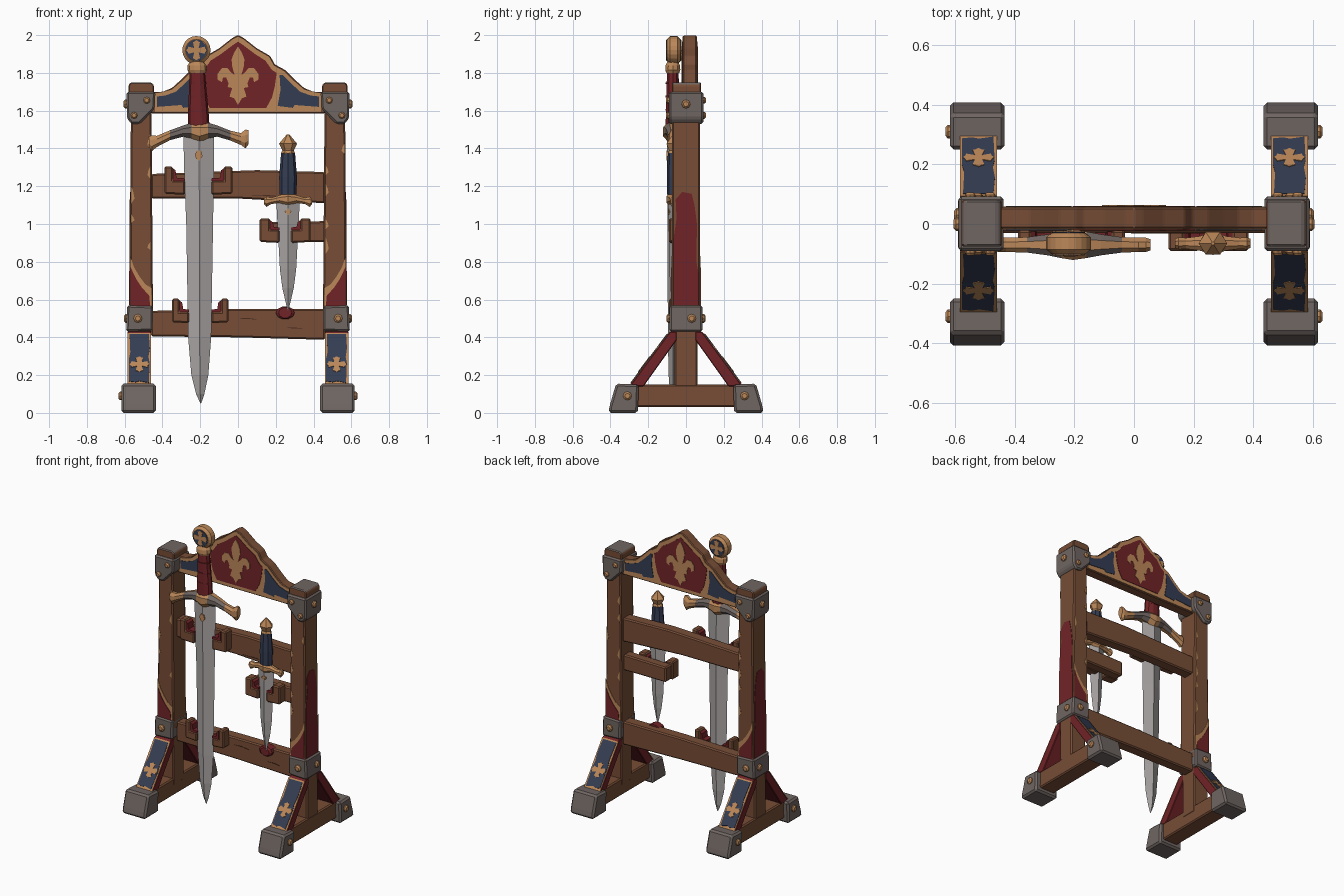
import bpy, bmesh, math, random
from mathutils import Vector as V
random.seed(4)

def mat(name, r, g, b):
    m = bpy.data.materials.new(name)
    m.diffuse_color = (r, g, b, 1)
    return m
WOOD = mat("brown wood", .185, .075, .037)
TAN = mat("worn gold", .50, .245, .10)
RED = mat("dark red paint", .165, .017, .02)
BLUE = mat("navy paint", .034, .046, .085)
IRON = mat("grey iron", .16, .132, .122)
STEEL = mat("pale steel", .40, .375, .37)
DARK = mat("dark wood", .07, .025, .014)
X, Y, Z = V((1, 0, 0)), V((0, 1, 0)), V((0, 0, 1))

def finish(name, bm, mats, bevel=0, rule=None):
    bmesh.ops.recalc_face_normals(bm, faces=bm.faces)
    if bevel:
        bmesh.ops.bevel(bm, geom=bm.edges[:], offset=bevel, segments=1, affect='EDGES', profile=.5)
    me = bpy.data.meshes.new(name)
    bm.normal_update()
    for m in mats:
        me.materials.append(m)
    if rule:
        for f in bm.faces:
            f.material_index = rule(f)
    bm.to_mesh(me)
    bm.free()
    ob = bpy.data.objects.new(name, me)
    bpy.context.collection.objects.link(ob)
    return ob

def prism(name, pts, o, u, v, d, m, bevel=0, m2=None, rule=None):
    """Outline pts in the plane o,u,v pushed along d."""
    bm = bmesh.new()
    o, d = V(o), V(d)
    a = [bm.verts.new(o + u * p[0] + v * p[1]) for p in pts]
    b = [bm.verts.new(q.co + d) for q in a]
    bm.faces.new(a)
    bm.faces.new(b)
    n = len(a)
    for i in range(n):
        bm.faces.new((a[i], a[(i + 1) % n], b[(i + 1) % n], b[i]))
    return finish(name, bm, [m] + ([m2] if m2 else []), bevel, rule)

def front(name, pts, y0, y1, m, bevel=0, s=1):
    return prism(name, [(s * p[0], p[1]) for p in pts], (0, y0, 0), X, Z, (0, y1 - y0, 0), m, bevel)

def side(name, pts, x0, x1, m, bevel=0):
    return prism(name, pts, (x0, 0, 0), Y, Z, (x1 - x0, 0, 0), m, bevel)

def loft(name, rings, axis, n, m, m2=None, rule=None, turn=0):
    """Rings (t, c1, c2, r1, r2) joined along axis."""
    bm = bmesh.new()
    loops = []
    for t, c1, c2, r1, r2 in rings:
        L = []
        for i in range(n):
            a = turn + 2 * math.pi * i / n
            p, q = c1 + r1 * math.cos(a), c2 + r2 * math.sin(a)
            L.append(bm.verts.new({'x': (t, p, q), 'y': (p, t, q), 'z': (p, q, t)}[axis]))
        loops.append(L)
    for A, B in zip(loops, loops[1:]):
        for i in range(n):
            bm.faces.new((A[i], A[(i + 1) % n], B[(i + 1) % n], B[i]))
    bm.faces.new(loops[0])
    bm.faces.new(loops[-1])
    return finish(name, bm, [m] + ([m2] if m2 else []), 0, rule)

def mirrored(half):
    return half + [(-x, z) for x, z in reversed(half) if abs(x) > 1e-6]

def rect(a, b, c, d):
    return [(a, c), (b, c), (b, d), (a, d)]

def cross(r, w, k=1.0):
    q = [(w * .6, w * .6), (w, r * .8), (w * .5, r * .85), (0, r), (-w * .5, r * .85), (-w, r * .8)]
    pts = []
    for i in range(4):
        for x, y in q:
            for _ in range(i):
                x, y = -y, x
            pts.append((x, y * k))
    return pts

def rivet(name, p, axis, sgn, r=.023):
    c = {'x': (p[1], p[2]), 'y': (p[0], p[2])}[axis]
    t = p[0] if axis == 'x' else p[1]
    loft(name, [(t - sgn * .01, *c, r, r), (t + sgn * .008, *c, r, r), (t + sgn * .016, *c, r * .6, r * .6)], axis, 8, TAN)

# ---- side frames
for s, nm in ((-1, "left"), (1, "right")):
    front(nm + "_post", [(.45, .5), (.575, .5), (.567, 1.6), (.458, 1.6)], -.073, .073, WOOD, .008, s)
    front(nm + "_lower_post", rect(.46, .58, .1, .5), -.06, .06, WOOD, .008, s)
    front(nm + "_base_beam", rect(.462, .582, .03, .15), -.33, .33, WOOD, .008, s)
    # metal collar, corner bracket and post cap
    front(nm + "_collar", [(.452, .435), (.592, .43), (.587, .57), (.45, .565)], -.088, .088, IRON, .01, s)
    front(nm + "_corner_bracket", [(.437, 1.70), (.59, 1.70), (.588, 1.56), (.565, 1.53), (.52, 1.53), (.442, 1.61)],
          -.09, .092, IRON, .01, s)
    prism(nm + "_post_cap", [(s * a, b) for a, b in [(.445, 1.69), (.58, 1.69), (.58, 1.735), (.567, 1.75), (.46, 1.75), (.445, 1.735)]],
          (0, -.075, 0), X, Z, (0, .155, 0), WOOD, .006, IRON, lambda f: int(f.normal.z > .5))
    rivet(nm + "_bracket_rivet_side", (s * .59, 0, 1.635), 'x', s)
    rivet(nm + "_collar_rivet_side", (s * .588, .03, .5), 'x', s)
    # red worn paint on the outer face
    red = [(-.066, .57), (.066, .57), (.066, .74), (.055, .80), (.058, 1.0), (.045, 1.1), (.03, 1.16), (-.02, 1.17), (-.055, 1.13), (-.05, 1.03), (-.066, .92)]
    bm_x = .5745
    prism(nm + "_side_paint", red, (s * bm_x, 0, 0), Y, Z - X * s * .007, (s * .003, 0, 0), RED).location.x = s * .0035
    for f, fn in ((-1, "front"), (1, "back")):
        # trapezoid iron feet
        foot = [(f * .41, .0), (f * .405, .035), (f * .37, .155), (f * .25, .15), (f * .255, .0)]
        side(f"{nm}_{fn}_foot", foot, s * .435, s * .618, IRON, .012)
        rivet(f"{nm}_{fn}_foot_rivet", (s * .617, f * .31, .09), 'x', s)
        # sloping brace with painted face
        side(f"{nm}_{fn}_brace", [(f * .30, .14), (f * .085, .43), (f * .05, .43), (f * .05, .385), (f * .225, .14)],
             s * .46, s * .585, RED, .004)
        v = V((0, -f * .596, .803))
        n = V((0, f * .803, .596))
        o = V((s * .522, f * .30, .14)) 
        prism(f"{nm}_{fn}_brace_border", rect(-.062, .062, .01, .35), o, X, v, n * .004, TAN)
        prism(f"{nm}_{fn}_brace_panel", [(-.055, .03), (-.02, .024), (.0, .032), (.05, .02), (.054, .15), (.048, .19), (.055, .25),
              (.05, .34), (-.052, .34), (-.048, .22), (-.055, .18)], o, X, v, n * .007, BLUE)
        prism(f"{nm}_{fn}_brace_cross", cross(.052, .02), o + v * .14, X, v, n * .01, TAN)
        # paint on the post front and back, with worn edge
        y = f * .073
        front(f"{nm}_{fn}_paint_edge", [(.455, .565), (.572, .565), (.571, .83), (.55, .77), (.52, .72), (.49, .68), (.456, .66)], y, y + f * .003, TAN, 0, s)
        front(f"{nm}_{fn}_paint", [(.465, .565), (.57, .565), (.568, .77), (.54, .71), (.51, .665), (.47, .62)], y, y + f * .006, RED, 0, s)
        rivet(f"{nm}_{fn}_collar_rivet", (s * .53, f * .088, .5), 'y', f)
        rivet(f"{nm}_{fn}_bracket_rivet_a", (s * .483, f * .09, 1.655), 'y', f, .018)
        rivet(f"{nm}_{fn}_bracket_rivet_b", (s * .55, f * .09, 1.575), 'y', f, .018)
        # chipped paint along post edges
        for i in range(5):
            z, h = .9 + i * .13 + random.uniform(-.03, .03), random.uniform(.02, .05)
            e, k = random.choice([(.566, -1), (.462, 1)])
            front(f"{nm}_{fn}_chip_{i}", [(e, z - h), (e + k * .018, z - h * .4), (e + k * .012, z + h * .3), (e, z + h)],
                  y, y + f * .002, TAN, 0, s)

# ---- rails
front("middle_rail", [(-.46, 1.135), (0, 1.135), (.46, 1.11), (.46, 1.275), (.1, 1.285), (-.46, 1.265)], -.03, .05, WOOD, .008)
front("lower_rail", [(-.46, .405), (0, .40), (.46, .387), (.46, .55), (0, .55), (-.46, .54)], -.03, .05, WOOD, .008)
front("short_rail", [(.13, .905), (.46, .905), (.46, 1.015), (.13, 1.01)], -.03, .04, WOOD, .008)
for i, (x, z, w) in enumerate([(.16, 1.15, .2), (-.1, 1.2, .1), (.3, .45, .1), (.05, .50, .12)]):
    front(f"rail_crack_{i}", [(x - w / 2, z), (x, z + .003), (x + w / 2, z - .006), (x, z - .003)], -.03, -.032, DARK)

# ---- crest with heraldic panels on both faces
crest = mirrored([(0, 2.0), (.03, 1.985), (.10, 1.93), (.17, 1.89), (.195, 1.845), (.25, 1.815), (.30, 1.765), (.35, 1.72), (.40, 1.70),
                  (.46, 1.70), (.46, 1.585)])
front("crest_board", crest, -.015, .055, WOOD, .005)
trim = mirrored([(0, 1.992), (.03, 1.977), (.10, 1.922), (.164, 1.885), (.19, 1.838), (.245, 1.808), (.295, 1.758), (.35, 1.712),
                 (.44, 1.692), (.44, 1.592)])
red_panel = mirrored([(0, 1.965), (.03, 1.945), (.09, 1.90), (.145, 1.865), (.18, 1.815), (.205, 1.80), (.195, 1.73), (.18, 1.67), (.15, 1.615)])
blue_panel = [(.21, 1.625), (.29, 1.615), (.30, 1.63), (.43, 1.62), (.43, 1.675), (.385, 1.68), (.33, 1.70), (.28, 1.745), (.235, 1.79), (.22, 1.79), (.225, 1.71)]
lily = mirrored([(0, 1.94), (.022, 1.905), (.034, 1.87), (.03, 1.83), (.018, 1.79), (.035, 1.80), (.055, 1.825), (.085, 1.825), (.108, 1.795),
                 (.108, 1.765), (.085, 1.75), (.08, 1.775), (.062, 1.775), (.05, 1.745), (.055, 1.725), (.03, 1.72), (.045, 1.675), (.02, 1.665), (0, 1.63)])
for f, y, fn in ((-1, -.015, "front"), (1, .055, "back")):
    front(f"crest_{fn}_trim", trim, y, y + f * .003, TAN)
    front(f"crest_{fn}_red_panel", red_panel, y, y + f * .006, RED)
    front(f"crest_{fn}_lily", lily, y, y + f * .009, TAN)
    for s in (-1, 1):
        front(f"crest_{fn}_blue_panel", blue_panel, y, y + f * .006, BLUE, 0, s)

# ---- weapon hooks: L blocks with red lining
def hooks(name, cx, z, gap, wide, lip, tall, step):
    for s in (-1, 1):
        a, b = gap, gap + wide
        P = lambda L: [(cx + s * p, z + q) for p, q in L]
        front(name, P([(a, 0), (b, .005), (b, tall), (b - lip, tall), (b - lip, step), (a, step)]), -.09, -.02, WOOD, .008)
        front(name + "_lining", P([(a, step - .002), (b - lip, step - .002), (b - lip, tall - .01), (b - lip - .014, tall - .02),
              (b - lip - .02, step + .015), (a, step + .012)]), -.086, -.025, RED)
hooks("upper_sword_hook", -.21, 1.155, .07, .11, .045, .15, .075)
hooks("lower_sword_hook", -.20, .475, .06, .09, .04, .13, .06)
hooks("dagger_hook", .25, .90, .03, .105, .055, .13, .07)
loft("dagger_tip_rest", [(-.06, .25, .53, .035, .028), (-.05, .25, .53, .05, .035), (.0, .25, .53, .05, .035)], 'y', 10, RED)

# ---- long sword
C = -.07
loft("sword_blade", [(1.5, -.208, C, .082, .03), (1.25, -.206, C, .078, .03), (1.0, -.203, C, .071, .028), (.4, -.203, C, .061, .026),
     (.2, -.202, C, .045, .022), (.1, -.2, C, .022, .015), (.05, -.197, C, .002, .003)], 'z', 4, STEEL)
front("sword_blade_mark", [(-.228, 1.37), (-.215, 1.39), (-.195, 1.385), (-.188, 1.36), (-.205, 1.335), (-.222, 1.345)], -.096, -.103, TAN)
G = [(-.472, C, 1.435, .02, .028), (-.455, C, 1.428, .026, .045), (-.43, C, 1.437, .026, .032), (-.36, C, 1.47, .028, .028), (-.29, C, 1.492, .038, .032),
     (-.245, C, 1.495, .048, .045), (-.205, C, 1.488, .055, .062), (-.16, C, 1.495, .048, .045), (-.11, C, 1.492, .038, .032),
     (-.04, C, 1.468, .028, .028), (.015, C, 1.45, .026, .034), (.04, C, 1.45, .026, .054), (.056, C, 1.46, .02, .04)]
loft("sword_guard", G, 'x', 8, TAN, IRON, lambda f: int(.04 < abs(f.calc_center_median().x + .205) < .16 and abs(f.normal.z) < .8), math.pi / 8)
loft("sword_grip", [(1.52, -.208, C, .057, .04), (1.60, -.21, C, .054, .038), (1.70, -.213, C, .047, .035), (1.82, -.216, C, .04, .032)], 'z', 10, RED)
for z in (1.6, 1.67, 1.74):
    loft("sword_grip_wrap", [(z, -.211, C, .053 - (z - 1.6) * .07, .04), (z + .01, -.211, C, .054 - (z - 1.6) * .07, .04)], 'z', 10, RED)
loft("sword_grip_collar", [(1.80, -.216, C, .043, .036), (1.815, -.216, C, .052, .042), (1.84, -.217, C, .05, .04), (1.86, -.218, C, .035, .03)], 'z', 10, TAN)
loft("sword_pommel", [(-.1, -.22, 1.92, .058, .058), (-.085, -.22, 1.92, .075, .075), (-.045, -.22, 1.92, .075, .075), (-.03, -.22, 1.92, .058, .058)], 'y', 20, TAN)
for y, d in ((-.1, -1), (-.03, 1)):
    loft("pommel_blue_disc", [(y, -.22, 1.92, .056, .056), (y + d * .003, -.22, 1.92, .056, .056)], 'y', 20, BLUE)
    prism("pommel_cross", cross(.054, .019), (-.22, y, 1.92), X, Z, (0, d * .006, 0), TAN)

# ---- dagger
D = -.065
loft("dagger_blade", [(1.12, .265, D, .062, .028), (1.0, .265, D, .056, .027), (.76, .265, D, .043, .023), (.66, .265, D, .03, .018),
     (.54, .265, D, .002, .003)], 'z', 4, STEEL)
prism("dagger_blade_mark", cross(.018, .007), (.265, -.085, 1.065), X, Z, (0, -.009, 0), TAN)
loft("dagger_guard", [(.138, D, 1.12, .016, .016), (.15, D, 1.118, .022, .03), (.175, D, 1.122, .02, .018), (.22, D, 1.132, .026, .022),
     (.265, D, 1.13, .042, .042), (.31, D, 1.132, .026, .022), (.355, D, 1.122, .02, .018), (.38, D, 1.118, .022, .03), (.392, D, 1.12, .016, .016)],
     'x', 8, TAN, turn=math.pi / 8)
loft("dagger_grip", [(1.155, .265, D, .045, .035), (1.25, .265, D, .047, .036), (1.375, .265, D, .037, .031)], 'z', 8, BLUE)
loft("dagger_pommel", [(1.365, .265, D, .032, .028), (1.375, .265, D, .038, .034), (1.39, .265, D, .03, .028), (1.425, .265, D, .048, .044),
     (1.475, .265, D, .006, .006)], 'z', 6, TAN)
